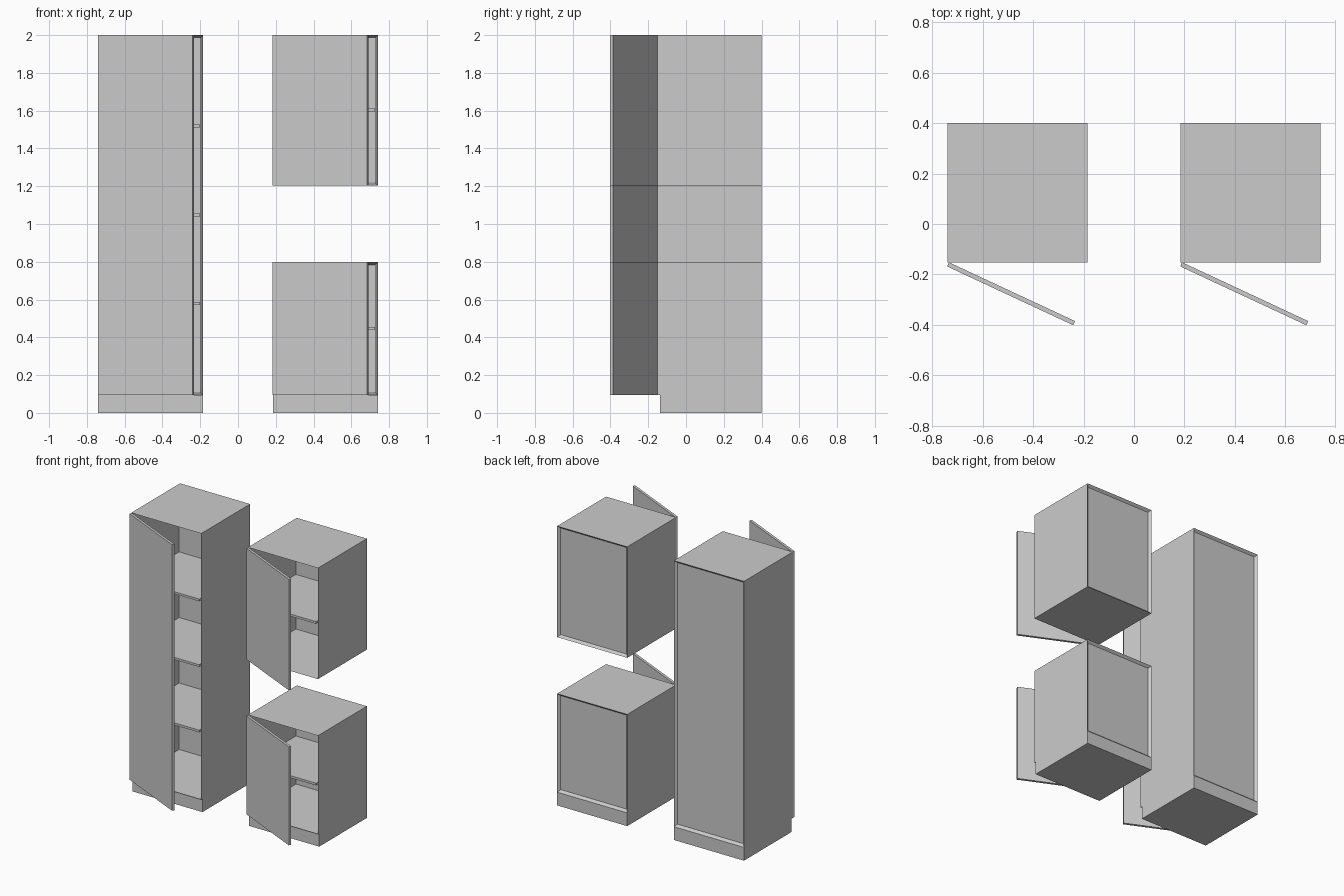
import bpy, bmesh, math
from mathutils import Matrix, Vector

if "Cube" in bpy.data.objects:
    bpy.data.objects.remove(bpy.data.objects["Cube"])

T = 0.016                      # panel thickness
FRONT, BACK = -0.152, 0.401    # carcass depth
WIDTH = 0.555
ANGLE = math.radians(-25)      # door opening angle


def add_box(bm, x, y, z, matrix=Matrix.Identity(4)):
    size = Vector((x[1] - x[0], y[1] - y[0], z[1] - z[0]))
    mid = Vector((x[0] + x[1], y[0] + y[1], z[0] + z[1])) / 2
    bmesh.ops.create_cube(bm, size=1, matrix=matrix @ Matrix.Translation(mid)
                          @ Matrix.Diagonal((*size, 1)))


def make(name, boxes, matrix=Matrix.Identity(4)):
    bm = bmesh.new()
    for b in boxes:
        add_box(bm, *b, matrix)
    mesh = bpy.data.meshes.new(name)
    bm.to_mesh(mesh)
    bm.free()
    obj = bpy.data.objects.new(name, mesh)
    bpy.context.collection.objects.link(obj)
    return obj


def carcass(name, x, y, z):
    # open-fronted shell: pocket the front, then pocket the rear to leave an inset back panel
    obj = make(name, [(x, y, z)])
    bm = bmesh.new()
    bm.from_mesh(obj.data)
    for sign, depth in ((-1, y[1] - y[0] - 0.033), (1, 0.017)):
        face = next(f for f in bm.faces if f.normal.y * sign > 0.9)
        bmesh.ops.inset_region(bm, faces=[face], thickness=T, use_even_offset=True)
        for v in face.verts:
            v.co.y -= sign * depth
    bm.to_mesh(obj.data)
    bm.free()


def cabinet(name, x0, z0, z1, shelves, plinth):
    x = (x0, x0 + WIDTH)
    carcass(name + "_carcass", x, (FRONT, BACK), (z0, z1))
    inside = (x[0] + T, x[1] - T)
    make(name + "_shelves",
         [(inside, (FRONT + 0.001, BACK - 0.033), (s - T / 2, s + T / 2)) for s in shelves])
    if plinth:
        make(name + "_plinth", [(x, (-0.138, BACK), (0, z0))])
    # door swung open on its left edge
    hinge = Matrix.Translation((x0 + 0.006, FRONT, 0)) @ Matrix.Rotation(ANGLE, 4, 'Z')
    make(name + "_door", [((0, 0.552), (-0.018, 0), (z0, z1))], hinge)


cabinet("tall_cabinet", -0.74, 0.095, 2.0, (0.579, 1.048, 1.518), True)
cabinet("base_cabinet", 0.185, 0.095, 0.8, (0.447,), True)
cabinet("wall_cabinet", 0.185, 1.205, 2.0, (1.604,), False)
